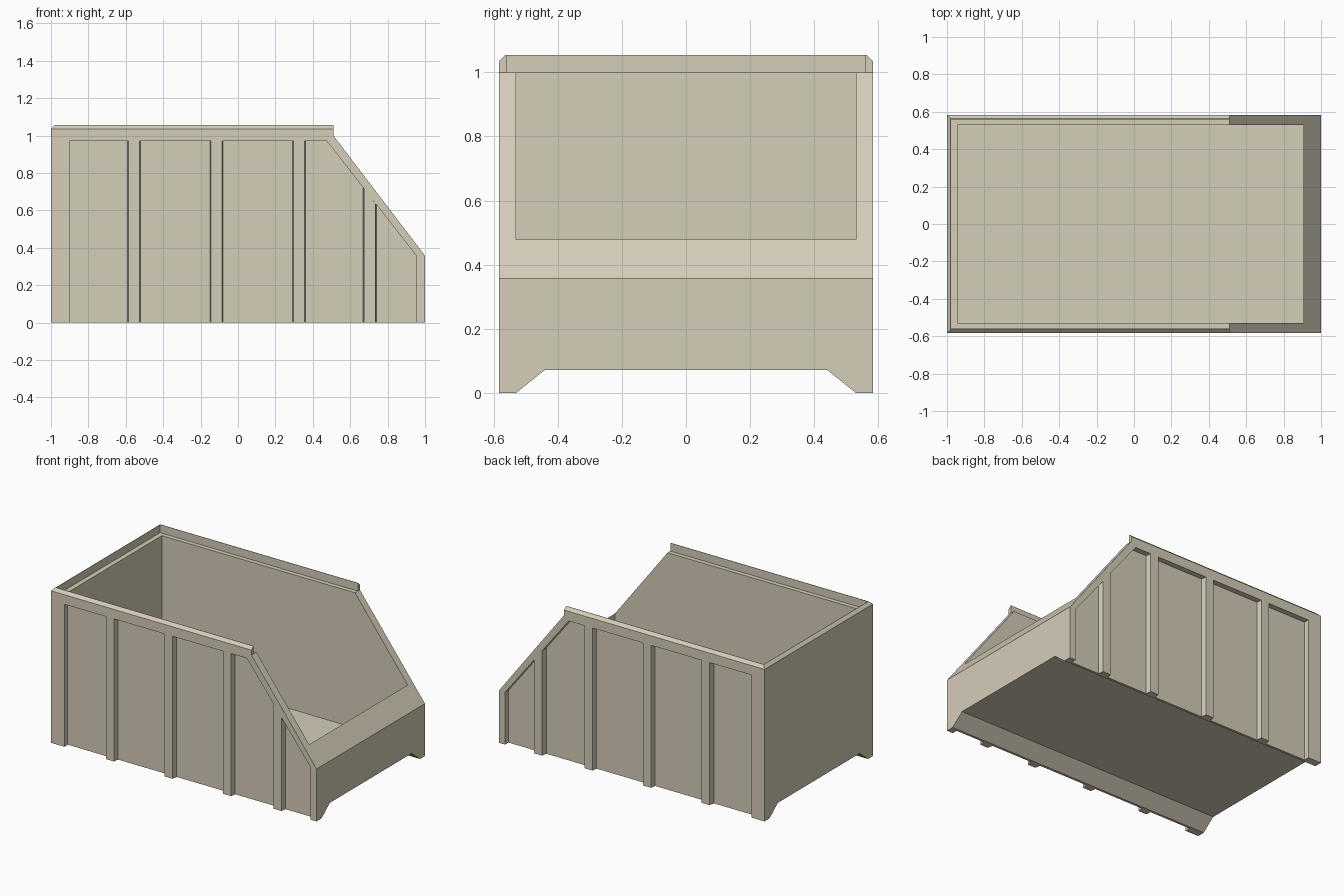
import bpy
import bmesh
from mathutils import Vector

if "Cube" in bpy.data.objects:
    bpy.data.objects.remove(bpy.data.objects["Cube"], do_unlink=True)

HALF = 0.583      # half width of the bin
RECESS = 0.037    # depth of the side panels

tan = bpy.data.materials.new("tan_paint")
tan.use_nodes = True
colour = (0.665, 0.61, 0.485, 1)
tan.diffuse_color = colour
tan.node_tree.nodes["Principled BSDF"].inputs["Base Color"].default_value = colour


def loft(name, ring_a, ring_b):
    """Closed solid between two matching rings of points."""
    bm = bmesh.new()
    a = [bm.verts.new(p) for p in ring_a]
    b = [bm.verts.new(p) for p in ring_b]
    bm.faces.new(a)
    bm.faces.new(b)
    for i in range(len(a)):
        j = (i + 1) % len(a)
        bm.faces.new((a[i], a[j], b[j], b[i]))
    bmesh.ops.recalc_face_normals(bm, faces=bm.faces)
    mesh = bpy.data.meshes.new(name)
    bm.to_mesh(mesh)
    bm.free()
    mesh.materials.append(tan)
    ob = bpy.data.objects.new(name, mesh)
    bpy.context.collection.objects.link(ob)
    return ob


def side_prism(name, profile, y0, y1):
    """Extrude an (x, z) profile across y."""
    return loft(name, [(x, y0, z) for x, z in profile],
                [(x, y1, z) for x, z in profile])


def box_profile(x0, x1, z0, z1):
    return [(x0, z0), (x1, z0), (x1, z1), (x0, z1)]


def cut(target, cutter):
    cutter.hide_render = True
    mod = target.modifiers.new("cut", "BOOLEAN")
    mod.operation = "DIFFERENCE"
    mod.solver = "EXACT"
    mod.object = cutter
    bpy.context.view_layer.objects.active = target
    bpy.ops.object.modifier_apply(modifier=mod.name)
    bpy.data.objects.remove(cutter, do_unlink=True)


# Outer body with the sloping loading end
body = side_prism("bin_body", [(-1, 0), (1, 0), (1, 0.357), (0.51, 1.0),
                               (0.51, 1.055), (-1, 1.055)], -HALF, HALF)

# Chamfer the outer rim on three sides
bm = bmesh.new()
bm.from_mesh(body.data)
rim = [e for e in bm.edges
       if all(v.co.z > 1.05 for v in e.verts)
       and not all(v.co.x > 0.5 for v in e.verts)]
bmesh.ops.bevel(bm, geom=rim, offset=0.02, segments=1, affect="EDGES")
bm.to_mesh(body.data)
bm.free()

# Rim step and inner cavity
cut(body, side_prism("rim_cutter", box_profile(-0.978, 0.7, 1.0, 1.3), -0.56, 0.56))
cut(body, side_prism("cavity_cutter", box_profile(-0.945, 0.907, 0.08, 1.3), -0.53, 0.53))

# Raised underside between the two runners
under = [(-0.53, 0), (-0.44, 0.072), (0.44, 0.072), (0.53, 0), (0.53, -0.1), (-0.53, -0.1)]
cut(body, loft("underside_cutter", [(-1.1, y, z) for y, z in under],
               [(1.1, y, z) for y, z in under]))


def panel_top(x):
    """Height of the recessed panel, following the slope."""
    return min(0.97, 0.355 + (0.955 - x) * 1.281)


panel = [(-0.9, -0.1), (0.955, -0.1), (0.955, 0.355), (0.475, 0.97), (-0.9, 0.97)]


def rib_ring(centre, half, y):
    left, right = centre - half, centre + half
    return [Vector(p) for p in ((left, y, 0), (right, y, 0),
                                (right, y, panel_top(right)), (left, y, panel_top(left)))]


# Recessed side panels and their upright ribs
for side, sign in (("front", -1), ("back", 1)):
    outer, inner = sign * HALF, sign * (HALF - RECESS)
    cut(body, side_prism("panel_cutter", panel, inner, sign * 0.8))
    for number, centre in enumerate((-0.556, -0.115, 0.326, 0.705), 1):
        loft(f"{side}_rib_{number}",
             rib_ring(centre, 0.036, inner - sign * 0.004),
             rib_ring(centre, 0.03, outer))
